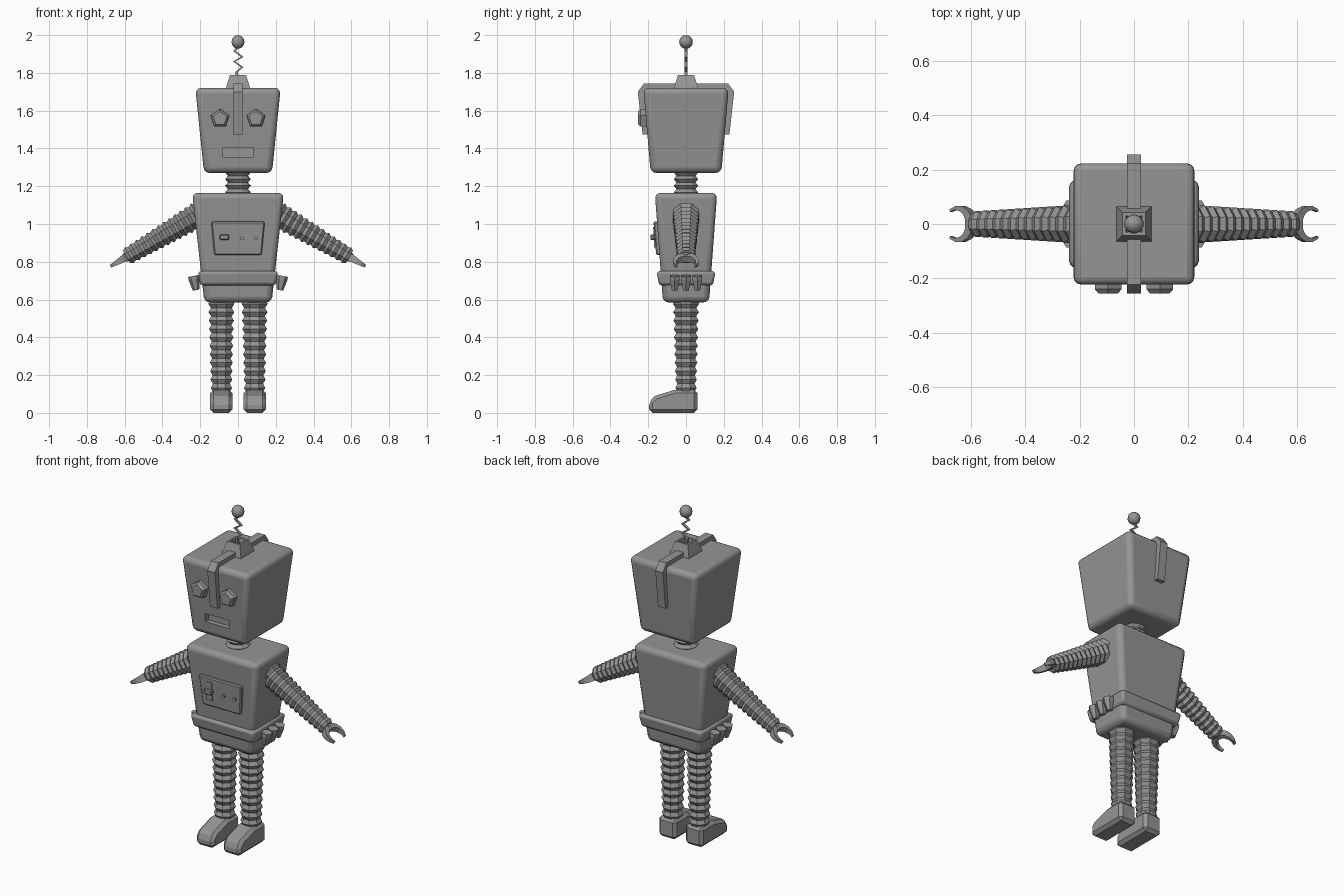
import bpy, bmesh, math
from mathutils import Vector, Matrix

if "Cube" in bpy.data.objects:
    bpy.data.objects.remove(bpy.data.objects["Cube"])

grey = bpy.data.materials.new("robot_grey")
grey.diffuse_color = (0.3, 0.3, 0.3, 1)
grey.use_nodes = True
grey.node_tree.nodes["Principled BSDF"].inputs["Base Color"].default_value = grey.diffuse_color


def finish(name, bm, bevel=0, segments=1):
    """Turn a bmesh into a named object with optional rounded edges."""
    bmesh.ops.recalc_face_normals(bm, faces=bm.faces[:])
    mesh = bpy.data.meshes.new(name)
    bm.to_mesh(mesh)
    bm.free()
    mesh.materials.append(grey)
    ob = bpy.data.objects.new(name, mesh)
    bpy.context.collection.objects.link(ob)
    if bevel:
        mod = ob.modifiers.new("bevel", 'BEVEL')
        mod.width, mod.segments = bevel, segments
        if segments > 1:
            bpy.context.view_layer.objects.active = ob
            ob.select_set(True)
            bpy.ops.object.shade_smooth_by_angle(angle=math.radians(35))
            ob.select_set(False)
    return ob


def loft(name, rings, **kw):
    """Skin closed rings of points and cap both ends."""
    bm = bmesh.new()
    rows = [[bm.verts.new(p) for p in r] for r in rings]
    n = len(rows[0])
    for a, b in zip(rows, rows[1:]):
        for i in range(n):
            j = (i + 1) % n
            bm.faces.new((a[i], a[j], b[j], b[i]))
    bm.faces.new(rows[0])
    bm.faces.new(rows[-1])
    return finish(name, bm, **kw)


def rect(hx, y0, y1, z, cx=0):
    return [(cx - hx, y0, z), (cx + hx, y0, z), (cx + hx, y1, z), (cx - hx, y1, z)]


def extrude_x(name, profile, x0, x1, **kw):
    return loft(name, [[(x, y, z) for y, z in profile] for x in (x0, x1)], **kw)


def lathe(name, p0, p1, steps, sides=8, **kw):
    """Rings of (fraction along, radius) around the line p0-p1."""
    p0, p1 = Vector(p0), Vector(p1)
    d = (p1 - p0).normalized()
    u = Vector((0, 1, 0)) if abs(d.y) < 0.9 else Vector((1, 0, 0))
    v = d.cross(u)
    rings = []
    for t, r in steps:
        c = p0.lerp(p1, t)
        angles = [2 * math.pi * (i + 0.5) / sides for i in range(sides)]
        rings.append([c + r * (u * math.cos(a) + v * math.sin(a)) for a in angles])
    return loft(name, rings, **kw)


def bellows(name, p0, p1, ribs, r0, r1, dip, sides=8):
    steps = []
    for i in range(2 * ribs + 1):
        t = i / (2 * ribs)
        r = r0 + (r1 - r0) * t
        steps.append((t, r if i % 2 else r * dip))
    return lathe(name, p0, p1, steps, sides)


# Head with a recessed mouth
head = loft("head", [rect(0.18, -0.187, 0.187, 1.27), rect(0.226, -0.226, 0.226, 1.72)],
            bevel=0.03, segments=3)
cutter = loft("mouth_cutter", [rect(0.08, -0.3, -0.165, 1.355), rect(0.08, -0.3, -0.165, 1.405)])
cutter.hide_render = True
cutter.hide_viewport = True
cut = head.modifiers.new("mouth", 'BOOLEAN')
cut.object, cut.operation, cut.solver = cutter, 'DIFFERENCE', 'EXACT'

# Crest strap running over the head from front to back
outer = [(-0.23, 1.475), (-0.255, 1.70), (-0.222, 1.745)]
inner = [(-0.19, 1.475), (-0.21, 1.69), (-0.19, 1.705)]
half = outer + [(-y, z) for y, z in outer[::-1]]
strap = half + [(-y, z) for y, z in inner] + inner[::-1]
extrude_x("head_strap", strap, -0.025, 0.025)

# Antenna socket, zigzag wire and ball
loft("antenna_socket", [rect(0.066, -0.066, 0.066, 1.71), rect(0.06, -0.06, 0.06, 1.735),
                        rect(0.042, -0.042, 0.042, 1.79), rect(0.03, -0.03, 0.03, 1.79),
                        rect(0.026, -0.026, 0.026, 1.765)])
zigzag = [(0, 1.76), (-0.008, 1.805), (0.022, 1.83), (-0.02, 1.86),
          (0.022, 1.885), (-0.018, 1.915), (0, 1.94)]
wire = 0.007
loft("antenna_wire", [[(x - wire, -wire, z), (x + wire, -wire, z),
                       (x + wire, wire, z), (x - wire, wire, z)] for x, z in zigzag])
bm = bmesh.new()
bmesh.ops.create_uvsphere(bm, u_segments=10, v_segments=8, radius=0.036,
                          matrix=Matrix.Translation((0, 0, 1.964)))
ball = finish("antenna_ball", bm)
ball.data.shade_smooth()

# Neck
bellows("neck", (0, 0, 1.15), (0, 0, 1.29), 4, 0.068, 0.068, 0.78, 10)

# Torso and belt
loft("torso", [rect(0.178, -0.122, 0.122, 0.585), rect(0.243, -0.165, 0.165, 1.165)],
     bevel=0.03, segments=3)
loft("belt", [rect(0.2, -0.143, 0.143, 0.675), rect(0.212, -0.156, 0.156, 0.75)],
     bevel=0.015, segments=2)

# Chest panel with lever and two buttons
loft("chest_panel", [rect(0.125, -0.158, -0.12, 0.835), rect(0.142, -0.172, -0.13, 1.012)],
     bevel=0.006)
loft("lever_slot", [rect(0.018, -0.168, -0.15, 0.875, -0.072),
                    rect(0.018, -0.174, -0.15, 0.985, -0.072)])
loft("lever_handle", [rect(0.025, -0.188, -0.16, 0.915, -0.072),
                      rect(0.025, -0.188, -0.16, 0.945, -0.072)], bevel=0.005)
for x in (0.022, 0.095):
    lathe("button", (x, -0.15, 0.925), (x, -0.174, 0.925), [(0, 0.011), (1, 0.011)])

# Paired parts
for s, side in ((-1, "left"), (1, "right")):
    # Five-sided eye with chamfered rim
    rings = []
    for y, r in ((-0.19, 0.052), (-0.24, 0.052), (-0.255, 0.038)):
        rings.append([(s * (0.095 + r * math.sin(a)), y, 1.558 + r * math.cos(a))
                      for a in (2 * math.pi * k / 5 for k in range(5))])
    loft(side + "_eye", rings)

    # Arm
    shoulder, wrist = Vector((s * 0.2, 0, 1.055)), Vector((s * 0.59, 0, 0.826))
    bellows(side + "_arm", shoulder, wrist, 13, 0.078, 0.05, 0.82)
    axis = (wrist - shoulder).normalized()
    up = Vector((s * -axis.z, 0, abs(axis.x)))

    # Open claw, thinning toward its tips
    outline = []
    for k in range(11):
        a = math.radians(-128 + 25.6 * k)
        ca, sa = math.cos(a), math.sin(a)
        grip = 0.028 - 0.016 * abs(a) / math.radians(128)
        outline.append((0.058 - 0.066 * ca, 0.068 * sa,
                        0.058 - (0.066 - grip) * ca + 0.006, (0.068 - grip) * sa))
    rings = []
    for xo, yo, xi, yi in outline:
        ring = []
        for a, b, h in ((xo, yo, 1), (xi, yi, 1), (xi, yi, -1), (xo, yo, -1)):
            thick = 0.022 - 0.016 * max(0, min(1, a / 0.11))
            ring.append(wrist + axis * a + up * (h * thick) + Vector((0, b, 0)))
        rings.append(ring)
    loft(side + "_claw", rings)
    lathe(side + "_wrist", wrist - axis * 0.02, wrist + axis * 0.012, [(0, 0.036), (1, 0.024)])

    # Three flared pegs hanging on the belt
    for y in (-0.06, 0, 0.06):
        lathe(side + "_belt_peg", (s * 0.235, y, 0.725), (s * 0.222, y, 0.65),
              [(0, 0.03), (0.25, 0.03), (1, 0.017)], 6)

    # Leg and foot
    bellows(side + "_leg", (s * 0.088, 0, 0.11), (s * 0.088, 0, 0.60), 11, 0.06, 0.076, 0.8)
    foot = [(-0.195, 0), (-0.195, 0.06), (-0.165, 0.09), (-0.06, 0.122), (0.06, 0.122), (0.06, 0)]
    extrude_x(side + "_foot", foot, s * 0.03, s * 0.147, bevel=0.018)
